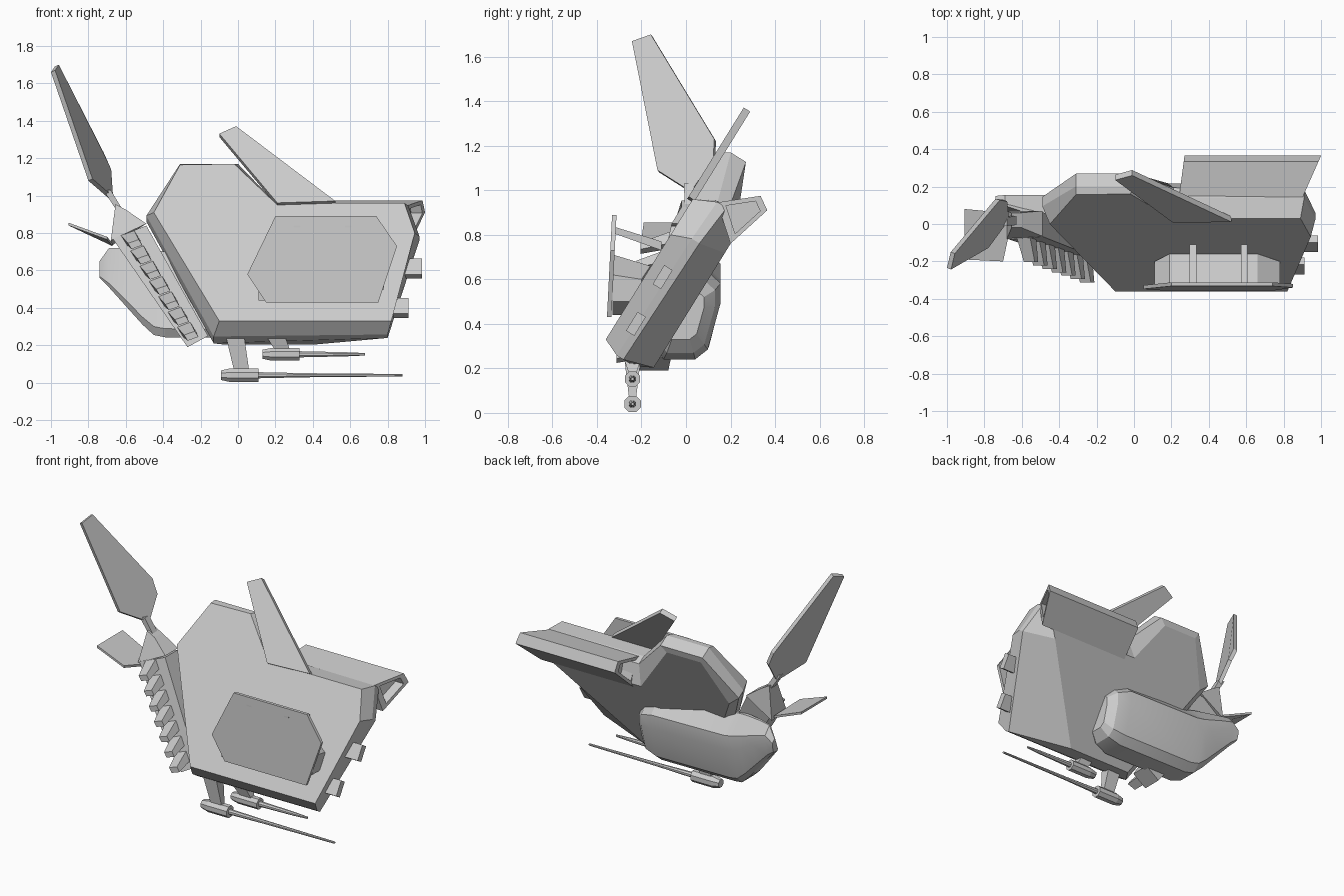
import bpy, bmesh, math
from mathutils import Vector

if "Cube" in bpy.data.objects:
    bpy.data.objects.remove(bpy.data.objects["Cube"])


def finish(bm, name, smooth=None):
    bmesh.ops.recalc_face_normals(bm, faces=bm.faces)
    me = bpy.data.meshes.new(name)
    bm.to_mesh(me)
    bm.free()
    ob = bpy.data.objects.new(name, me)
    bpy.context.collection.objects.link(ob)
    if smooth:
        bpy.ops.object.select_all(action='DESELECT')
        ob.select_set(True)
        bpy.context.view_layer.objects.active = ob
        bpy.ops.object.shade_smooth_by_angle(angle=math.radians(smooth))
    return ob


def loft(name, loops, smooth=None):
    """Skin equal-length loops and cap both ends."""
    bm = bmesh.new()
    rings = [[bm.verts.new(p) for p in lp] for lp in loops]
    n = len(rings[0])
    for a, b in zip(rings, rings[1:]):
        for i in range(n):
            j = (i + 1) % n
            bm.faces.new((a[i], a[j], b[j], b[i]))
    bm.faces.new(rings[0])
    bm.faces.new(rings[-1])
    return finish(bm, name, smooth)


def plate(name, pts, thick):
    """Flat polygon extruded by a vector."""
    t = Vector(thick)
    return loft(name, [pts, [Vector(p) + t for p in pts]])


def ring(x, y, z, r, n=8):
    return [(x, y + r * math.cos((i + .5) * math.tau / n),
             z + r * math.sin((i + .5) * math.tau / n)) for i in range(n)]


def hull_pt(x, z, t):
    """Point on the tilted hull front plane, sunk by depth t."""
    return (x, .62 * z - .565 + .85 * t, z - .527 * t)


# Hull: tilted bevelled slab, thinner at the top and lower right
front = [(-.45, .91), (-.31, 1.165), (-.02, 1.17), (.2, .96),
         (.89, .96), (.945, .80), (.82, .33), (-.1, .33)]
mid = [(-.49, .94), (-.31, 1.188), (0, 1.188), (.21, 1.005),
       (.91, 1.0), (.97, .83), (.8, .30), (-.13, .30)]
back = [(-.42, .90), (-.29, 1.155), (-.04, 1.155), (.18, .92),
        (.85, .91), (.80, .85), (.40, .335), (-.07, .335)]
d_mid1 = [.09, .035, .035, .1, .1, .09, .08, .1]
d_mid2 = [.15, .115, .115, .16, .15, .13, .115, .17]
d_back = [.18, .127, .127, .25, .25, .25, .25, .25]
loft("hull", [[hull_pt(x, z, 0) for x, z in front]] + [
    [hull_pt(x, z, t) for (x, z), t in zip(outline, ds)]
    for outline, ds in ((mid, d_mid1), (mid, d_mid2), (back, d_back))])

# Side hatch panel, its wedge box and struts
hexa = [(.05, .58), (.2, .89), (.74, .89), (.85, .73), (.75, .43), (.15, .43)]
plate("hatch_panel", [(x, -.355 + .05 * (z - .43), z) for x, z in hexa], (0, .02, 0))
loft("hatch_box", [[(x, y, z) for y, z in prof] for x, prof in (
    (.11, [(-.33, .44), (-.33, .62), (-.2, .6), (-.2, .44)]),
    (.19, [(-.33, .44), (-.325, .71), (-.16, .66), (-.2, .44)]),
    (.66, [(-.33, .44), (-.325, .71), (-.16, .66), (-.2, .44)]),
    (.78, [(-.33, .5), (-.33, .62), (-.2, .6), (-.2, .5)]))])
for i, x in enumerate((.315, .59)):
    plate(f"hatch_strut_{i}", [(x - .018, -.335, .81), (x - .018, -.335, .84),
                               (x - .018, -.11, .77), (x - .018, -.11, .73)], (.036, 0, 0))

# Rear pod behind the lower left of the hull
def pod_ring(x, y0, y1, z0, z1):
    h, w = z1 - z0, y1 - y0
    return [(x, y0, z0 + .1 * h), (x, y0 + .1 * w, z0), (x, y1 - .4 * w, z0),
            (x, y1 - .2 * w, z0 + .1 * h), (x, y1, z0 + .56 * h), (x, y1, z0 + .76 * h),
            (x, y1 - .4 * w, z1), (x, y0 + .5 * w, z1)]

loft("rear_pod", [pod_ring(*s) for s in (
    (-.74, .09, .15, .56, .65), (-.69, .04, .155, .51, .72), (-.6, -.02, .155, .41, .72),
    (-.51, -.07, .155, .31, .715), (-.45, -.1, .155, .255, .71), (-.39, -.13, .155, .243, .7),
    (.15, -.13, .155, .24, .69), (.24, -.11, .13, .27, .64), (.29, -.08, .08, .33, .58))], 22)

# Ribbed strip on the left edge
def strip_y(z):
    return -.08 - .22 * (.78 - z)

strip = [(-.67, .77), (-.49, .84), (-.16, .25), (-.27, .19)]
plate("rib_strip", [(x, strip_y(z), z) for x, z in strip], (0, .13, 0))
for i in range(7):
    cx, cz = -.56 + .05 * i, .76 - .0817 * i
    loops = []
    for d, a, b, dx, dz in ((.01, .042, .03, -.015, .015), (-.12, .034, .018, .01, -.02)):
        loops.append([(cx + dx + u * a * .85 - v * b * .52, strip_y(cz) + d,
                       cz + dz + u * a * .3 + v * b * .85)
                      for u, v in ((-1, -1), (1, -1), (1, 1), (-1, 1))])
    loft(f"rib_{i}", loops)

# Neck and tail
loft("neck", [[(-.68, -.08, .76), (-.49, -.065, .85), (-.49, .07, .85), (-.68, .07, .73)],
              [(-.655, -.02, .955), (-.60, -.02, .925), (-.60, .06, .925), (-.655, .06, .955)]])
loft("tail_rod", [[(-.655, -.005, .93), (-.62, -.005, .93), (-.62, .045, .93), (-.655, .045, .93)],
                  [(-.72, -.01, 1.03), (-.68, -.01, 1.03), (-.68, .035, 1.03), (-.72, .035, 1.03)]])
plate("tail_fin", [(-1.0, -.235, 1.66), (-.98, -.15, 1.69), (-.74, .135, 1.22),
                   (-.70, .13, 1.13), (-.69, .03, .985), (-.80, -.12, 1.08)], (.022, -.008, .01))
plate("tail_stabilizer", [(-.905, -.19, .855), (-.905, .08, .855),
                          (-.69, .06, .765), (-.67, -.06, .745), (-.70, -.2, .78)], (0, 0, -.015))

# Upper blade fin in the hull plane
blade = [(-.1, 1.32), (-.01, 1.36), (.52, .96), (.21, .95)]
loft("upper_fin", [[hull_pt(x, z, t) for x, z in blade] for t in (-.022, .012)])

# Recessed-end duct wing on the upper right back
def duct(f, x0, x1):
    c = Vector((.265, .9))
    pts = [c + (Vector(p) - c) * f
           for p in ((.14, .945), (.335, .975), (.365, .91), (.2, .76))]
    return [(x0 + (x1 - x0) * (p.x - .14) / .225, p.x, p.y) for p in pts]

loft("duct_wing", [duct(.68, .32, .35), duct(.68, .24, .27), duct(1, .24, .27),
                   duct(1, .9, 1.0), duct(.68, .9, 1.0), duct(.68, .84, .94)])

# Exhaust blocks on the right end
def block(x0, x1, y, z):
    d, w = Vector((0, .52, .85)), Vector((0, .85, -.52))
    return [[Vector((x, y, z)) + d * a * .05 + w * b * .022
             for a, b in ((-1, -1), (1, -1), (1, 1), (-1, 1))] for x in (x0, x1)]

loft("exhaust_upper", block(.85, .985, -.105, .61))
loft("exhaust_lower", block(.76, .912, -.225, .40))

# Guns: body, barrel and mount
for name, x, z, r, tip, top in (("long", -.09, .04, .04, .88, .27),
                                ("short", .13, .152, .037, .68, .25)):
    loft(f"{name}_gun_body", [ring(x, -.24, z, r * .7), ring(x + .05, -.24, z, r),
                              ring(x + .2, -.24, z, r)])
    loft(f"{name}_gun_barrel", [ring(x + .19, -.24, z, .018), ring(x + .45, -.24, z, .012),
                                ring(tip, -.24, z, .007)])
    loft(f"{name}_gun_mount", [
        [(x + a, -.24 + b, h) for a, b in ((lo, -w), (hi, -w), (hi, w), (lo, w))]
        for lo, hi, w, h in ((.07, .15, .015, z + r * .5), (.02, .12, .04, top))])
